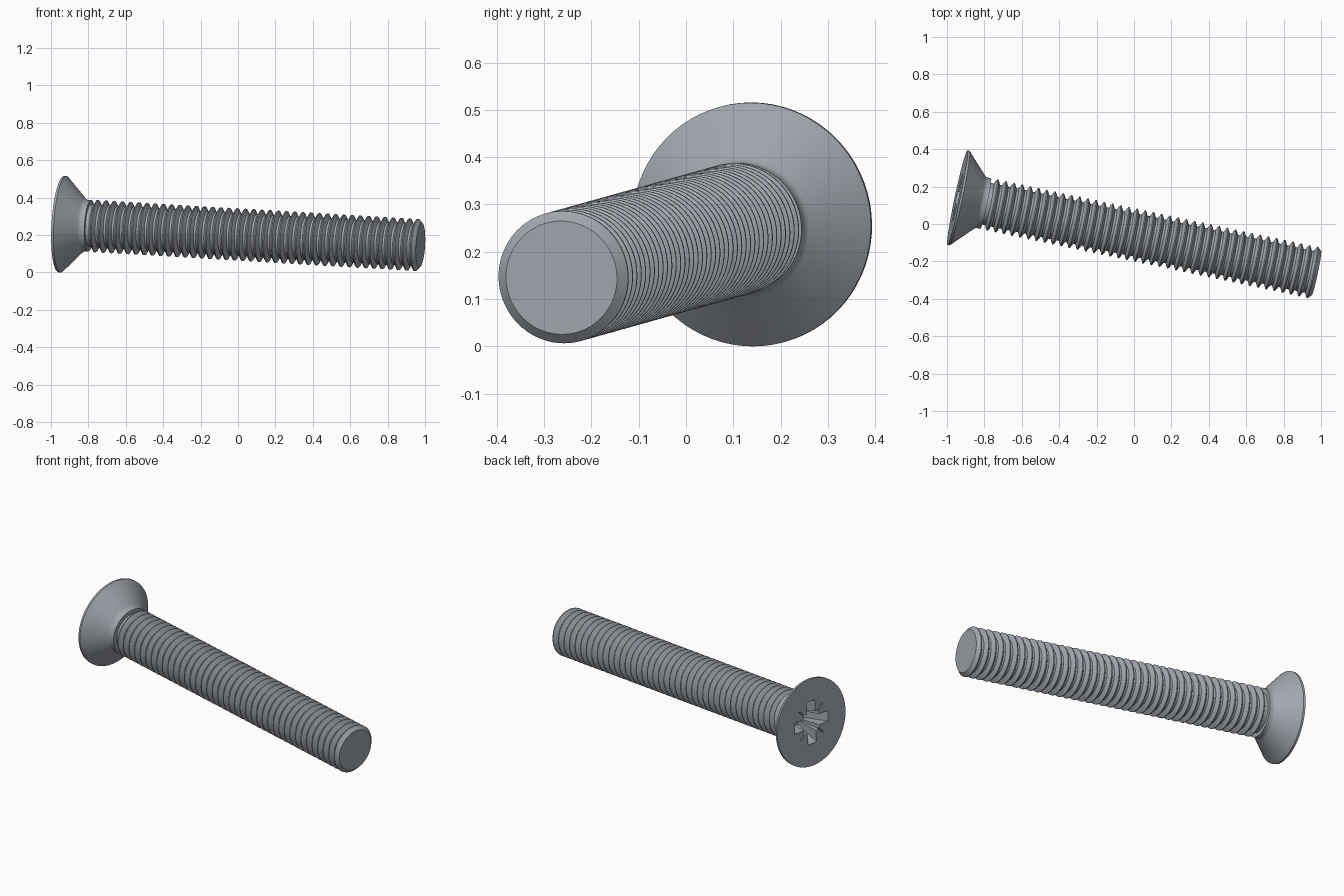
import bpy, bmesh, math
from mathutils import Matrix, Vector

if "Cube" in bpy.data.objects:
    bpy.data.objects.remove(bpy.data.objects["Cube"], do_unlink=True)

LENGTH = 1.965
HEAD_R, THREAD_R, ROOT_R, TIP_R = 0.258, 0.14, 0.114, 0.12
PITCH = 0.0449
NECK_END = 0.155
SEGMENTS = 72

steel = bpy.data.materials.new("blue grey steel")
steel.use_nodes = True
steel.diffuse_color = (0.36, 0.39, 0.43, 1)
steel.node_tree.nodes["Principled BSDF"].inputs["Base Color"].default_value = steel.diffuse_color

# The screw runs along local +X, from the head face to the tip
axis = Vector((1.918, -0.404, -0.113)).normalized()
frame = Matrix.Translation((-0.944, 0.141, 0.258)) @ axis.to_track_quat('X', 'Z').to_matrix().to_4x4()


def add_object(name, bm):
    bmesh.ops.recalc_face_normals(bm, faces=bm.faces)
    mesh = bpy.data.meshes.new(name)
    bm.to_mesh(mesh)
    bm.free()
    obj = bpy.data.objects.new(name, mesh)
    bpy.context.collection.objects.link(obj)
    mesh.materials.append(steel)
    obj.matrix_world = frame
    return obj


def revolve(name, profile):
    """Spin (along, radius) points around the local X axis."""
    bm = bmesh.new()
    verts = [bm.verts.new((s, 0, r)) for s, r in profile]
    edges = [bm.edges.new(pair) for pair in zip(verts, verts[1:])]
    bmesh.ops.spin(bm, geom=verts + edges, cent=(0, 0, 0), axis=(1, 0, 0),
                   angle=math.tau, steps=SEGMENTS)
    bmesh.ops.remove_doubles(bm, verts=bm.verts, dist=1e-5)
    return add_object(name, bm)


def tapered_box(name, depth, top, bottom, turn):
    """Block narrowing into the head; top and bottom are half sizes."""
    bm = bmesh.new()
    bmesh.ops.create_cube(bm, size=2)
    for v in bm.verts:
        half = top if v.co.x < 0 else bottom
        v.co = (-0.01 if v.co.x < 0 else depth, v.co.y * half[0], v.co.z * half[1])
    bmesh.ops.rotate(bm, verts=bm.verts, matrix=Matrix.Rotation(turn, 3, 'X'))
    obj = add_object(name, bm)
    obj.hide_render = True
    return obj


def select(obj):
    bpy.ops.object.select_all(action='DESELECT')
    obj.select_set(True)
    bpy.context.view_layer.objects.active = obj


# Countersunk head with a thin rim and a short neck
head = revolve("countersunk_head", [
    (0, 0), (0, HEAD_R), (0.012, HEAD_R), (0.118, 0.148), (0.124, 0.142),
    (0.134, 0.138), (NECK_END, 0.138), (NECK_END, 0)])

# Cross recess: centre well, four wings, and diagonal tick marks
quarter = math.pi / 2
cutters = [tapered_box("recess_core", 0.13, (0.06, 0.06), (0.035, 0.035), 0)]
for i in range(2):
    cutters.append(tapered_box("recess_wing", 0.14, (0.032, 0.13), (0.026, 0.06), i * quarter))
    cutters.append(tapered_box("recess_tick", 0.012, (0.004, 0.125), (0.003, 0.12),
                               (i + 0.5) * quarter))
select(head)
for cutter in cutters:
    cut = head.modifiers.new("recess", 'BOOLEAN')
    cut.operation = 'DIFFERENCE'
    cut.solver = 'EXACT'
    cut.object = cutter
    bpy.ops.object.modifier_apply(modifier=cut.name)
for cutter in cutters:
    bpy.data.objects.remove(cutter, do_unlink=True)

# Threaded shank: repeated V ridges ending in a chamfered tip
last_crest = LENGTH - 0.022
count = int((last_crest - NECK_END) / PITCH)
crest, root = PITCH / 16, PITCH / 8
profile = [(NECK_END - 0.005, 0), (NECK_END - 0.005, ROOT_R)]
for i in range(count, -1, -1):
    s = last_crest - i * PITCH
    profile += [(s - PITCH / 2 + root, ROOT_R), (s - crest, THREAD_R), (s + crest, THREAD_R)]
    if i:
        profile.append((s + PITCH / 2 - root, ROOT_R))
profile += [(LENGTH, TIP_R), (LENGTH, 0)]
shank = revolve("threaded_shank", profile)

for part in (head, shank):
    select(part)
    bpy.ops.object.shade_smooth_by_angle(angle=math.radians(30))
